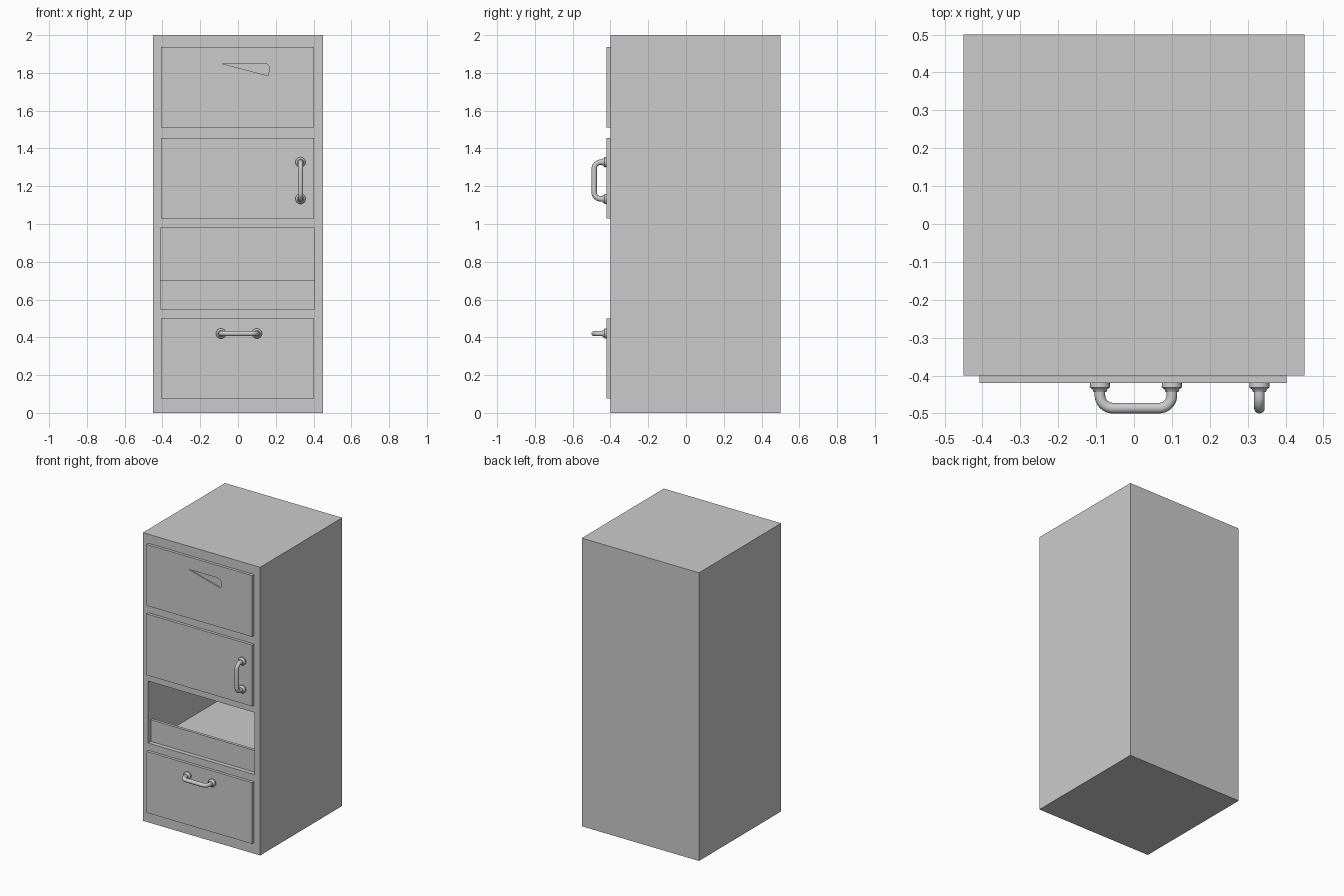
import bpy, bmesh, math
from mathutils import Vector

if "Cube" in bpy.data.objects:
    bpy.data.objects.remove(bpy.data.objects["Cube"])


def new_object(name, bm):
    bmesh.ops.recalc_face_normals(bm, faces=bm.faces[:])
    me = bpy.data.meshes.new(name)
    bm.to_mesh(me)
    bm.free()
    ob = bpy.data.objects.new(name, me)
    bpy.context.collection.objects.link(ob)
    return ob


def box(name, x0, x1, y0, y1, z0, z1):
    bm = bmesh.new()
    bmesh.ops.create_cube(bm, size=1)
    for v in bm.verts:
        v.co = ((x0 + x1) / 2 + v.co.x * (x1 - x0),
                (y0 + y1) / 2 + v.co.y * (y1 - y0),
                (z0 + z1) / 2 + v.co.z * (z1 - z0))
    return new_object(name, bm)


def prism(name, profile, y0, y1):
    bm = bmesh.new()
    face = bm.faces.new([bm.verts.new((x, y0, z)) for x, z in profile])
    ext = bmesh.ops.extrude_face_region(bm, geom=[face])
    verts = [g for g in ext['geom'] if isinstance(g, bmesh.types.BMVert)]
    bmesh.ops.translate(bm, verts=verts, vec=(0, y1 - y0, 0))
    return new_object(name, bm)


def cut(target, cutter):
    cutter.hide_render = True
    mod = target.modifiers.new("cut", 'BOOLEAN')
    mod.operation = 'DIFFERENCE'
    mod.solver = 'EXACT'
    mod.object = cutter
    bpy.context.view_layer.objects.active = target
    bpy.ops.object.modifier_apply(modifier=mod.name)
    bpy.data.objects.remove(cutter)


def smooth(ob):
    bpy.ops.object.select_all(action='DESELECT')
    ob.select_set(True)
    bpy.context.view_layer.objects.active = ob
    bpy.ops.object.shade_smooth_by_angle(angle=math.radians(40))


def tube(bm, path, side, radius, sides=16):
    """Sweep a circle along a planar path; side is the plane's normal."""
    rings = []
    for i, p in enumerate(path):
        t = (path[min(i + 1, len(path) - 1)] - path[max(i - 1, 0)]).normalized()
        n = side.cross(t)
        rings.append([bm.verts.new(p + radius * (math.cos(a) * side + math.sin(a) * n))
                      for a in (2 * math.pi * k / sides for k in range(sides))])
    for a, b in zip(rings, rings[1:]):
        for k in range(sides):
            j = (k + 1) % sides
            bm.faces.new((a[k], a[j], b[j], b[k]))
    bm.faces.new(rings[0])
    bm.faces.new(rings[-1])


def flange(bm, center, sides=24):
    """Stepped round collar under each handle post."""
    rings = [[bm.verts.new((center.x + r * math.cos(2 * math.pi * k / sides), y,
                            center.z + r * math.sin(2 * math.pi * k / sides)))
              for k in range(sides)]
             for r, y in ((0.026, -0.42), (0.027, -0.431), (0.020, -0.436), (0.017, -0.443))]
    for a, b in zip(rings, rings[1:]):
        for k in range(sides):
            j = (k + 1) % sides
            bm.faces.new((a[k], a[j], b[j], b[k]))
    bm.faces.new(rings[0])
    bm.faces.new(rings[-1])


def handle(name, center, along, half):
    out = Vector((0, -1, 0))
    c, a = Vector(center), Vector(along)
    reach, rad = 0.066, 0.034
    path = []
    for s in (-1, 1):
        leg = [c + s * half * a]
        for i in range(9):
            t = math.pi / 2 * i / 8
            leg.append(c + s * a * (half - rad + rad * math.cos(t))
                       + out * (reach - rad + rad * math.sin(t)))
        path += leg if s < 0 else leg[::-1]
    bm = bmesh.new()
    tube(bm, path, a.cross(out), 0.014)
    flange(bm, c - half * a)
    flange(bm, c + half * a)
    smooth(new_object(name, bm))


# Cabinet body with one open compartment
body = box("cabinet_body", -0.45, 0.45, -0.40, 0.50, 0, 2)
cut(body, box("compartment_cutter", -0.41, 0.405, -0.6, 0.46, 0.55, 0.98))

# Low lip across the open compartment
box("compartment_lip", -0.41, 0.405, -0.37, -0.35, 0.55, 0.70)

# Raised drawer and door fronts
fronts = {name: box(name, -0.408, 0.403, -0.42, -0.40, z, z + 0.425)
          for name, z in (("bottom_drawer_front", 0.075),
                          ("door_front", 1.03),
                          ("top_drawer_front", 1.512))}

# Tapered finger pull recessed in the top drawer
pull = [(-0.088, 1.85), (0.13, 1.85), (0.152, 1.847),
        (0.163, 1.835), (0.165, 1.815), (0.16, 1.785)]
cut(fronts["top_drawer_front"], prism("pull_cutter", pull, -0.45, -0.412))

# Bar handles
handle("drawer_handle", (0.005, -0.42, 0.42), (1, 0, 0), 0.095)
handle("door_handle", (0.331, -0.42, 1.23), (0, 0, 1), 0.097)
